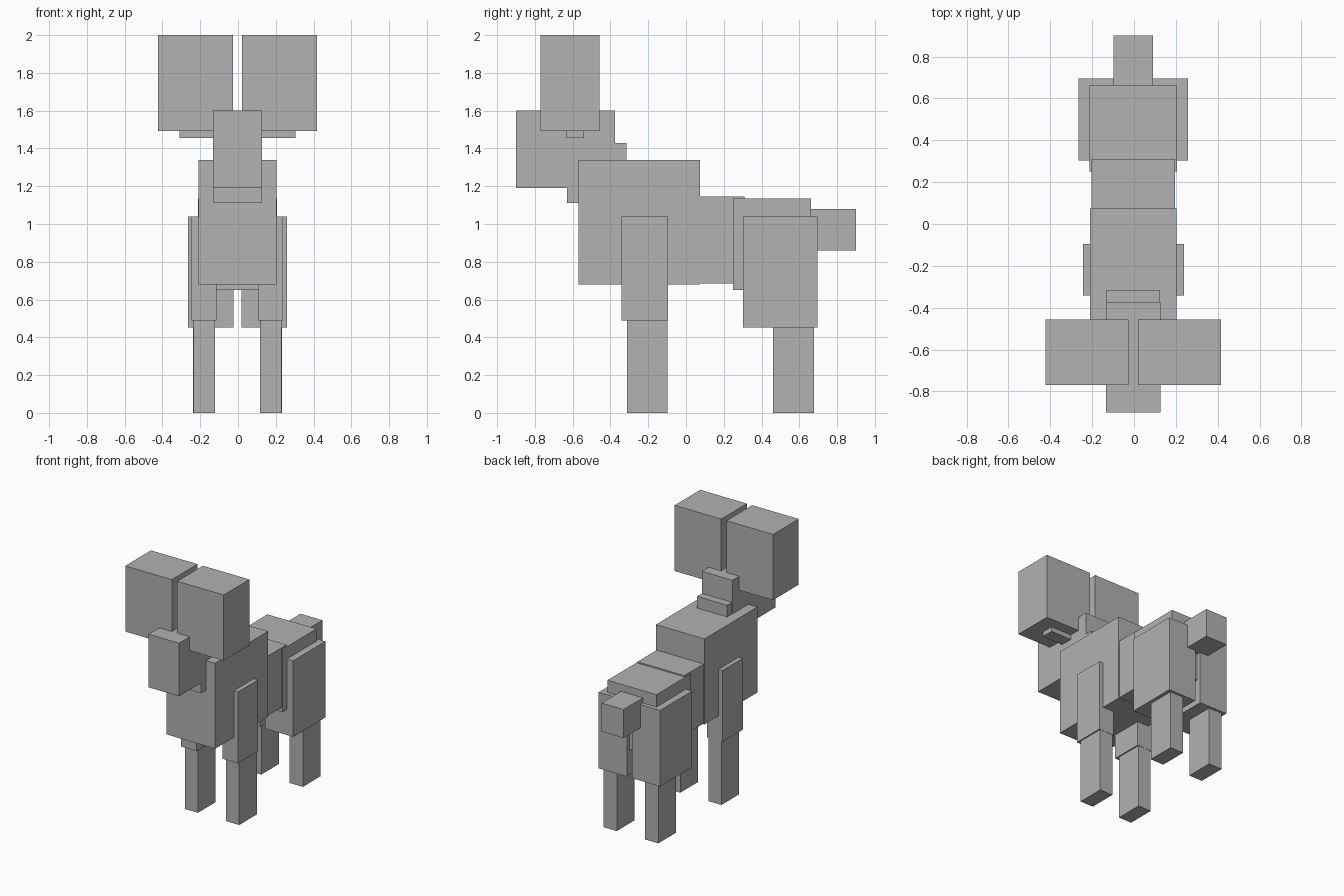
import bpy
from mathutils import Vector

cube = bpy.data.objects.get("Cube")
if cube:
    bpy.data.objects.remove(cube, do_unlink=True)

# Single flat colour
GREY = (0.445, 0.445, 0.445, 1.0)
grey = bpy.data.materials.new("plain grey")
grey.use_nodes = True
grey.diffuse_color = GREY
grey.node_tree.nodes["Principled BSDF"].inputs["Base Color"].default_value = GREY

MID = -0.003  # plane of symmetry


def box(name, x, y, z):
    """Box spanning the given (low, high) range on each axis."""
    lo, hi = Vector((x[0], y[0], z[0])), Vector((x[1], y[1], z[1]))
    bpy.ops.mesh.primitive_cube_add(size=1, location=(lo + hi) / 2)
    obj = bpy.context.object
    obj.name = obj.data.name = name
    obj.scale = hi - lo
    bpy.ops.object.transform_apply(location=False, rotation=False, scale=True)
    obj.data.materials.append(grey)
    return obj


def centred(name, half, y, z):
    box(name, (MID - half, MID + half), y, z)


def pair(name, inner, outer, y, z):
    box("left_" + name, (MID + inner, MID + outer), y, z)
    box("right_" + name, (MID - outer, MID - inner), y, z)


# Head and neck
centred("head", 0.13, (-0.90, -0.375), (1.19, 1.60))
centred("neck", 0.128, (-0.63, -0.315), (1.11, 1.43))

# Large antler blocks on short ear stubs
pair("antler", 0.023, 0.42, (-0.77, -0.457), (1.493, 2.0))
pair("ear_stub", 0.10, 0.308, (-0.635, -0.54), (1.456, 1.55))

# Torso and tail
centred("chest", 0.207, (-0.57, 0.075), (0.68, 1.34))
centred("waist", 0.20, (0.0, 0.31), (0.685, 1.145))
centred("rump", 0.209, (0.25, 0.663), (0.65, 1.135))
centred("tail", 0.094, (0.62, 0.90), (0.86, 1.08))

# Legs
pair("front_thigh", 0.11, 0.242, (-0.342, -0.095), (0.49, 1.04))
pair("front_shin", 0.12, 0.232, (-0.312, -0.097), (0.0, 0.49))
pair("rear_thigh", 0.022, 0.262, (0.303, 0.695), (0.453, 1.04))
pair("rear_shin", 0.12, 0.235, (0.46, 0.677), (0.0, 0.453))
